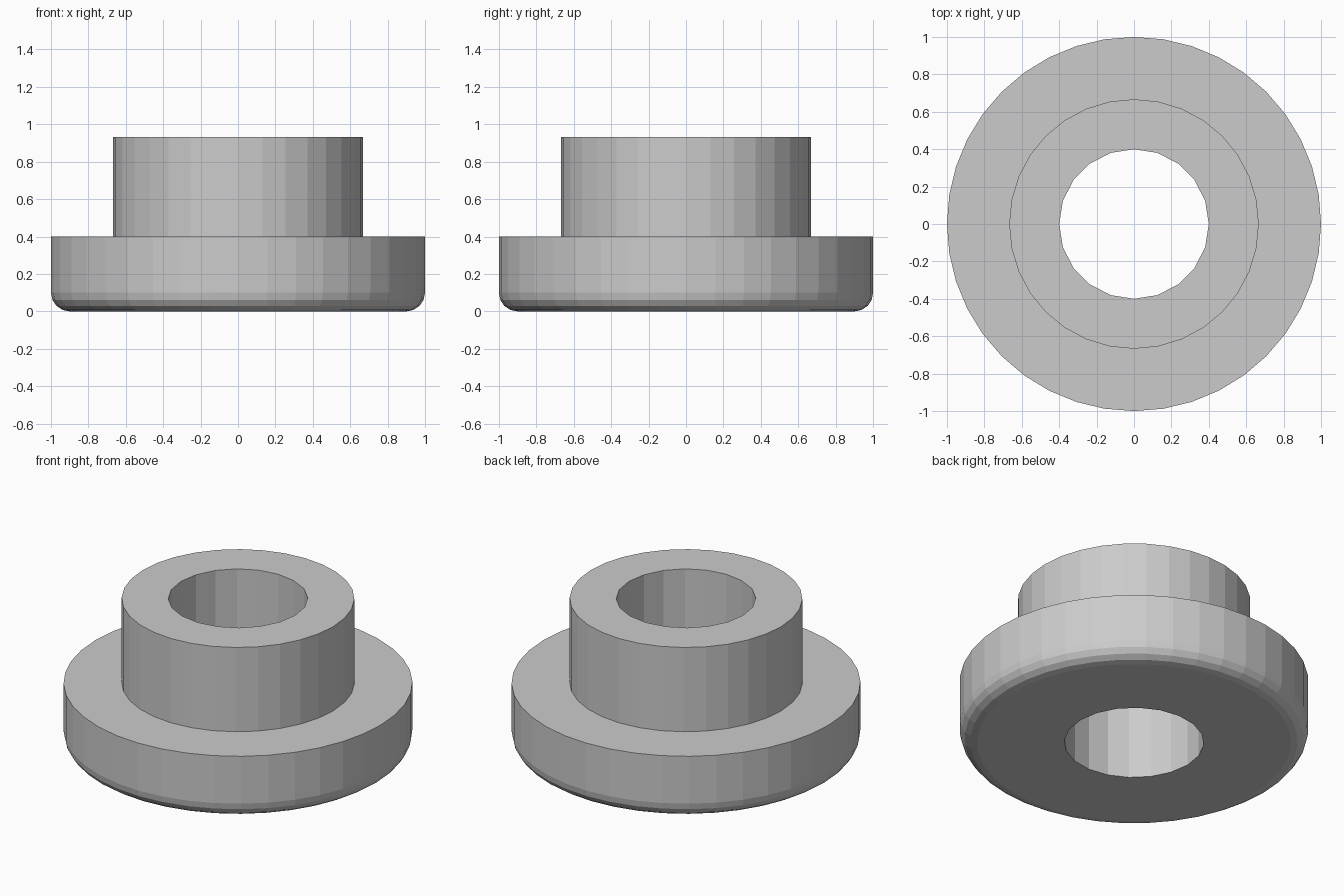
import bpy, bmesh
from math import sin, cos, pi

cube = bpy.data.objects.get("Cube")
if cube:
    bpy.data.objects.remove(cube)

BORE, HUB, FLANGE = 0.4, 0.667, 1.0
FLANGE_TOP, HUB_TOP = 0.4, 0.933
FILLET, FILLET_STEPS = 0.1, 4

grey = bpy.data.materials.new("light grey")
grey.use_nodes = True
colour = (0.6, 0.6, 0.6, 1)
grey.diffuse_color = colour
grey.node_tree.nodes["Principled BSDF"].inputs["Base Color"].default_value = colour

bm = bmesh.new()


def ring(radius, z, sides):
    """Closed loop of vertices and edges around the z axis."""
    verts = [bm.verts.new((radius * cos(2 * pi * i / sides),
                           radius * sin(2 * pi * i / sides), z))
             for i in range(sides)]
    edges = [bm.edges.new((verts[i - 1], verts[i])) for i in range(sides)]
    return verts, edges


def wall(a, b):
    """Quads between two rings with equal side counts."""
    va, vb = a[0], b[0]
    for i in range(len(va)):
        bm.faces.new((va[i - 1], va[i], vb[i], vb[i - 1]))


def flat(a, b):
    """Flat annulus between two rings at the same height."""
    bmesh.ops.triangle_fill(bm, use_beauty=True, edges=a[1] + b[1])


# Through bore
bore_low, bore_high = ring(BORE, 0, 20), ring(BORE, HUB_TOP, 20)
wall(bore_low, bore_high)

# Flange with a rounded lower edge
rim = []
for i in range(FILLET_STEPS + 1):
    angle = pi / 2 * i / FILLET_STEPS
    rim.append(ring(FLANGE - FILLET + FILLET * sin(angle),
                    FILLET - FILLET * cos(angle), 40))
rim.append(ring(FLANGE, FLANGE_TOP, 40))
for lower, upper in zip(rim, rim[1:]):
    wall(lower, upper)
flat(bore_low, rim[0])

# Hub above the flange
hub_low, hub_high = ring(HUB, FLANGE_TOP, 32), ring(HUB, HUB_TOP, 32)
wall(hub_low, hub_high)
flat(rim[-1], hub_low)
flat(hub_high, bore_high)

bmesh.ops.recalc_face_normals(bm, faces=bm.faces[:])
mesh = bpy.data.meshes.new("flanged_bushing")
bm.to_mesh(mesh)
bm.free()
mesh.materials.append(grey)
bushing = bpy.data.objects.new("flanged_bushing", mesh)
bpy.context.collection.objects.link(bushing)
